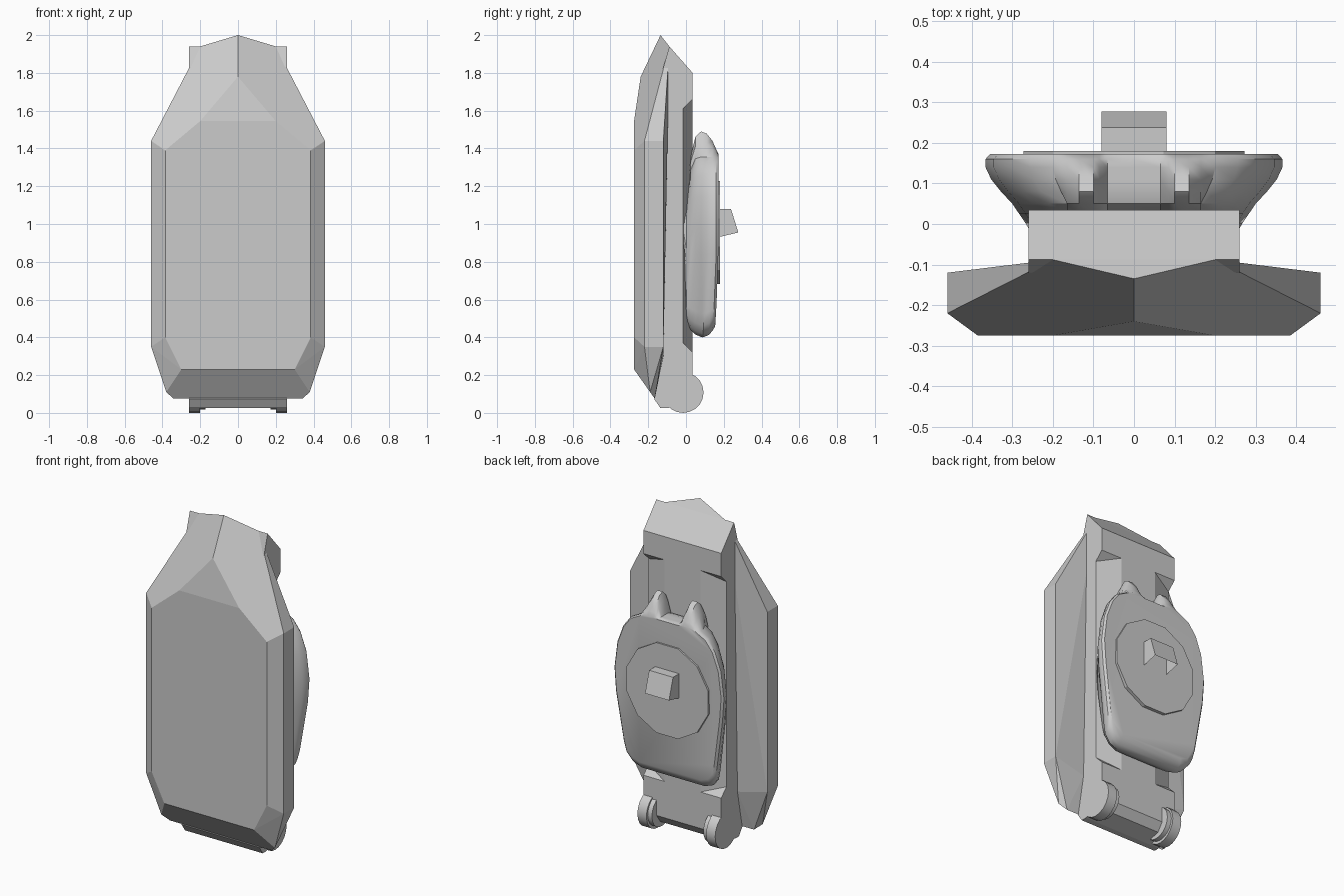
import bpy, bmesh, math
from mathutils import Matrix

if "Cube" in bpy.data.objects:
    bpy.data.objects.remove(bpy.data.objects["Cube"])


def finish(bm, name, smooth=None):
    bmesh.ops.recalc_face_normals(bm, faces=bm.faces)
    me = bpy.data.meshes.new(name)
    bm.to_mesh(me)
    bm.free()
    ob = bpy.data.objects.new(name, me)
    bpy.context.collection.objects.link(ob)
    if smooth:
        bpy.ops.object.select_all(action='DESELECT')
        bpy.context.view_layer.objects.active = ob
        ob.select_set(True)
        bpy.ops.object.shade_smooth_by_angle(angle=math.radians(smooth))
    return ob


def hull(name, pts):
    bm = bmesh.new()
    for p in pts:
        bm.verts.new(p)
    res = bmesh.ops.convex_hull(bm, input=bm.verts)
    junk = [v for v in res['geom_interior'] if isinstance(v, bmesh.types.BMVert)]
    bmesh.ops.delete(bm, geom=junk, context='VERTS')
    bmesh.ops.dissolve_limit(bm, angle_limit=math.radians(1.5), verts=bm.verts, edges=bm.edges)
    return finish(bm, name)


def loft(bm, rings):
    rows = [[bm.verts.new(p) for p in r] for r in rings]
    n = len(rows[0])
    for a, b in zip(rows, rows[1:]):
        for i in range(n):
            j = (i + 1) % n
            bm.faces.new((a[i], a[j], b[j], b[i]))
    bm.faces.new(rows[0])
    bm.faces.new(rows[-1][::-1])


def prism_x(name, prof, x0, x1):
    bm = bmesh.new()
    loft(bm, [[(x, y, z) for y, z in prof] for x in (x0, x1)])
    return finish(bm, name)


def cylinder(name, r, depth, sides, center, axis, turn=0, smooth=None):
    bm = bmesh.new()
    rot = Matrix.Rotation(math.pi / 2, 4, 'Y' if axis == 'X' else 'X')
    m = Matrix.Translation(center) @ rot @ Matrix.Rotation(math.radians(turn), 4, 'Z')
    bmesh.ops.create_cone(bm, cap_ends=True, segments=sides, radius1=r, radius2=r, depth=depth, matrix=m)
    return finish(bm, name, smooth)


# Faceted front plate (right half points, mirrored)
half = [(0, -.24, 1.78), (0, -.135, 2.0), (.2, -.275, 1.545), (.385, -.275, 1.39),
        (.46, -.22, 1.44), (.2, -.088, 1.94), (.46, -.12, 1.44), (.26, -.12, 1.81),
        (.385, -.275, .40), (.30, -.275, .23), (.46, -.22, .35), (.46, -.12, .35),
        (.38, -.19, .11), (.34, -.165, .075), (.26, -.12, .30)]
hull("front_plate", half + [(-x, y, z) for x, y, z in half if x > 0])

# Spine block behind the plate, with chamfered recesses on both back edges
spine = prism_x("spine", [(-.088, 1.94), (.035, 1.80), (.035, .10), (0, .05), (-.10, .025),
                          (-.135, .025), (-.168, .073), (-.165, .12), (-.14, .3),
                          (-.14, 1.6), (-.12, 1.83)], -.26, .26)
for s in (-1, 1):
    pts = []
    for x, y, zl in ((.064, .055, .30), (.316, -.035, .39), (.316, .055, .30)):
        pts += [(s * x, y, zl), (s * x, y, 1.98 - zl)]
    cut = hull("recess_cutter", pts)
    cut.hide_render = True
    mod = spine.modifiers.new("recess", 'BOOLEAN')
    mod.operation, mod.solver, mod.object = 'DIFFERENCE', 'EXACT', cut
    bpy.context.view_layer.objects.active = spine
    bpy.ops.object.modifier_apply(modifier=mod.name)
    bpy.data.objects.remove(cut)

# Hinge knuckles at the lower corners
for s in (-1, 1):
    cylinder("hinge_knuckle", .108, .06, 20, (s * .23, -.015, .108), 'X', 0, 30)
    cylinder("hinge_collar", .095, .03, 20, (s * .187, -.015, .112), 'X', 0, 30)


# Rounded back housing: rings stacked along y, with two horns on top
def ring(y, w, bottom, flat, horn):
    zz = lambda t: bottom + (flat - bottom) * t
    k = w / .365
    h = [(.0, flat), (.065, flat), (.085, (flat + 2 * horn) / 3), (.10, horn), (.135, horn),
         (.165, (flat + horn) / 2), (.20 * k, zz(.985)), (.255 * k, zz(.955)), (.305 * k, zz(.885)),
         (.345 * k, zz(.77)), (.365 * k, zz(.60)), (.355 * k, zz(.45)), (.31 * k, zz(.13)),
         (.295 * k, zz(.065)), (.26 * k, zz(.02)), (.21 * k, zz(0))]
    h = [(max(x, 0), y, z) for x, z in h]
    return h + [(-x, yy, z) for x, yy, z in h[:0:-1]]


bm = bmesh.new()
loft(bm, [ring(.172, .355, .46, 1.365, 1.37), ring(.160, .366, .435, 1.37, 1.395),
          ring(.140, .366, .412, 1.37, 1.44), ring(.110, .352, .40, 1.37, 1.478),
          ring(.080, .328, .402, 1.37, 1.49), ring(.050, .300, .415, 1.36, 1.462),
          ring(.025, .283, .44, 1.30, 1.36), ring(.003, .268, .48, 1.12, 1.13),
          ring(-.028, .250, 1.01, 1.05, 1.05)])
# Lean the lower end of the back face slightly forward
for v in bm.verts:
    if v.co.y > .1 and v.co.z < .75:
        v.co.y -= (.75 - v.co.z) * .06
finish(bm, "back_housing", 35)

# Low twelve-sided disc on the housing
cylinder("back_disc", .282, .02, 12, (0, .17, .955), 'Y', 15)

# Wedge peg with an open underside
peg = prism_x("peg", [(.17, 1.08), (.238, 1.08), (.277, .955), (.17, .93)], -.08, .08)
bm = bmesh.new()
bm.from_mesh(peg.data)
low = [f for f in bm.faces if f.normal.z < -.5]
bmesh.ops.delete(bm, geom=low, context='FACES_ONLY')
bm.to_mesh(peg.data)
bm.free()
